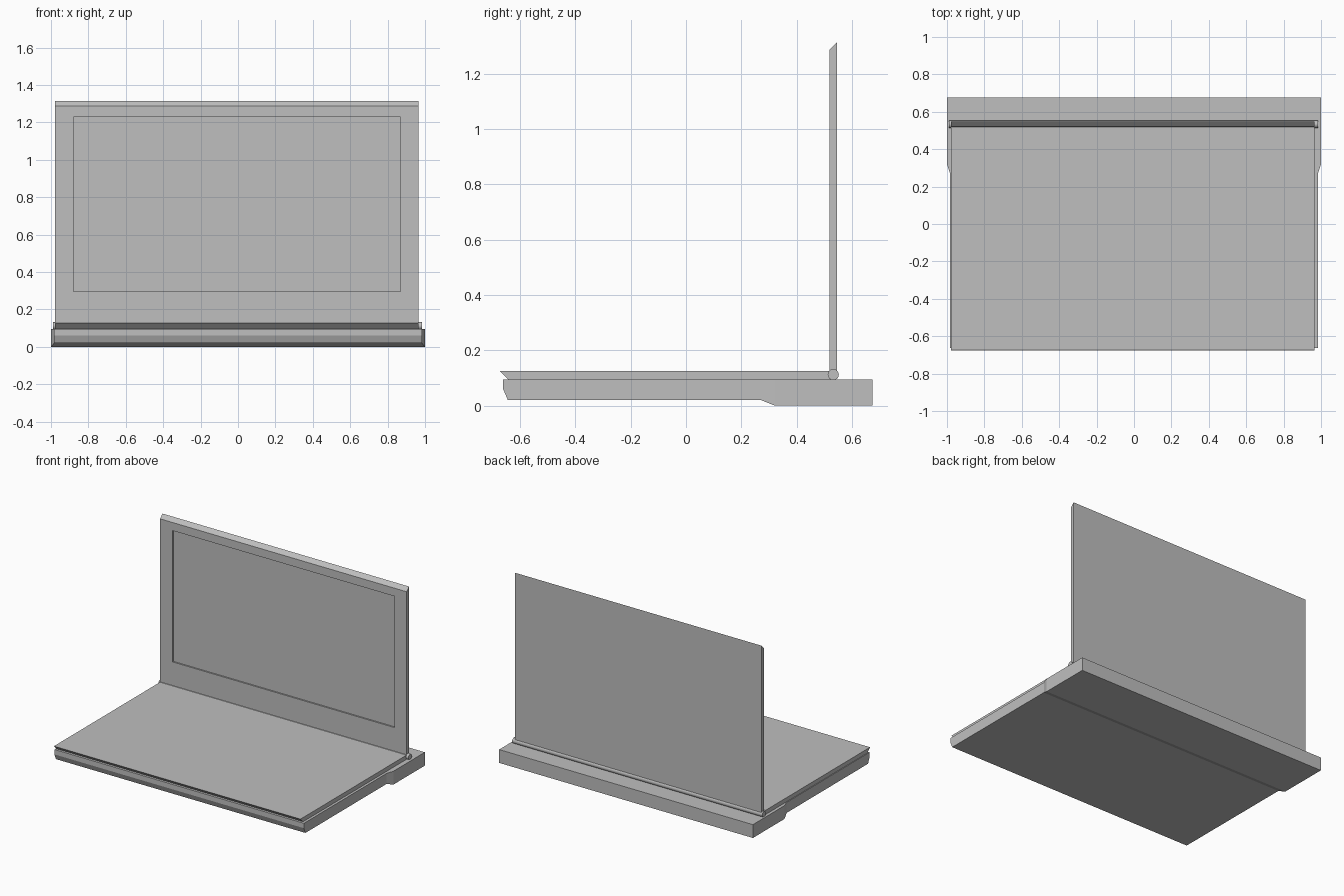
import bpy, bmesh, math

cube = bpy.data.objects.get("Cube")
if cube:
    bpy.data.objects.remove(cube, do_unlink=True)

grey = bpy.data.materials.new("plain grey")
grey.use_nodes = True
colour = (0.52, 0.52, 0.52, 1)
grey.diffuse_color = colour
grey.node_tree.nodes["Principled BSDF"].inputs["Base Color"].default_value = colour


def finish(name, bm):
    bmesh.ops.recalc_face_normals(bm, faces=bm.faces)
    mesh = bpy.data.meshes.new(name)
    bm.to_mesh(mesh)
    bm.free()
    mesh.materials.append(grey)
    obj = bpy.data.objects.new(name, mesh)
    bpy.context.collection.objects.link(obj)
    return obj


def extrude_profile(profile, x0, x1):
    """Sweep a closed (y, z) profile along x."""
    bm = bmesh.new()
    face = bm.faces.new([bm.verts.new((x0, y, z)) for y, z in profile])
    swept = bmesh.ops.extrude_face_region(bm, geom=[face], use_keep_orig=True)
    verts = [g for g in swept["geom"] if isinstance(g, bmesh.types.BMVert)]
    bmesh.ops.translate(bm, verts=verts, vec=(x1 - x0, 0, 0))
    return bm


LID_LEFT, LID_RIGHT = 0.965, -0.978
BASE_TOP, DECK_TOP = 0.095, 0.125
HINGE_Y, HINGE_Z, HINGE_R = 0.533, 0.112, 0.02

# Base: rings of (y, underside height, half width), wider and deeper at the back
stations = [(-0.662, 0.06, 0.983), (-0.645, 0.02, 0.983), (0.27, 0.02, 0.983),
            (0.32, 0.0, 1.0), (0.675, 0.0, 1.0)]
bm = bmesh.new()
rings = [[bm.verts.new(p) for p in ((-w, y, z), (w, y, z), (w, y, BASE_TOP), (-w, y, BASE_TOP))]
         for y, z, w in stations]
for a, b in zip(rings, rings[1:]):
    for i in range(4):
        j = (i + 1) % 4
        bm.faces.new((a[i], a[j], b[j], b[i]))
bm.faces.new(rings[0])
bm.faces.new(rings[-1])
finish("base", bm)

# Deck with an undercut front lip
finish("keyboard_deck", extrude_profile(
    [(-0.675, DECK_TOP), (-0.645, BASE_TOP), (HINGE_Y, BASE_TOP), (HINGE_Y, DECK_TOP)],
    LID_RIGHT, LID_LEFT))

# Upright lid with a bevelled top edge and a recessed display
FRONT, BACK = 0.52, 0.547
bm = extrude_profile([(FRONT, 0.115), (FRONT, 1.288), (BACK, 1.315), (BACK, 0.115)],
                     LID_RIGHT, LID_LEFT)
bm.normal_update()
panel = next(f for f in bm.faces if all(abs(v.co.y - FRONT) < 1e-4 for v in f.verts))
bmesh.ops.inset_region(bm, faces=[panel], thickness=0.05)
for v in panel.verts:
    v.co.x = 0.868 if v.co.x > 0 else -0.88
    v.co.z = 1.23 if v.co.z > 0.7 else 0.295
swept = bmesh.ops.extrude_discrete_faces(bm, faces=[panel])
for v in swept["faces"][0].verts:
    v.co.y += 0.01
finish("screen_lid", bm)

# Hinge barrel
sides = 32
ring = [(HINGE_Y + HINGE_R * math.cos(math.tau * i / sides),
         HINGE_Z + HINGE_R * math.sin(math.tau * i / sides)) for i in range(sides)]
hinge = finish("hinge_barrel", extrude_profile(ring, -0.988, 0.983))
bpy.ops.object.select_all(action="DESELECT")
hinge.select_set(True)
bpy.context.view_layer.objects.active = hinge
bpy.ops.object.shade_smooth_by_angle(angle=math.radians(30))
